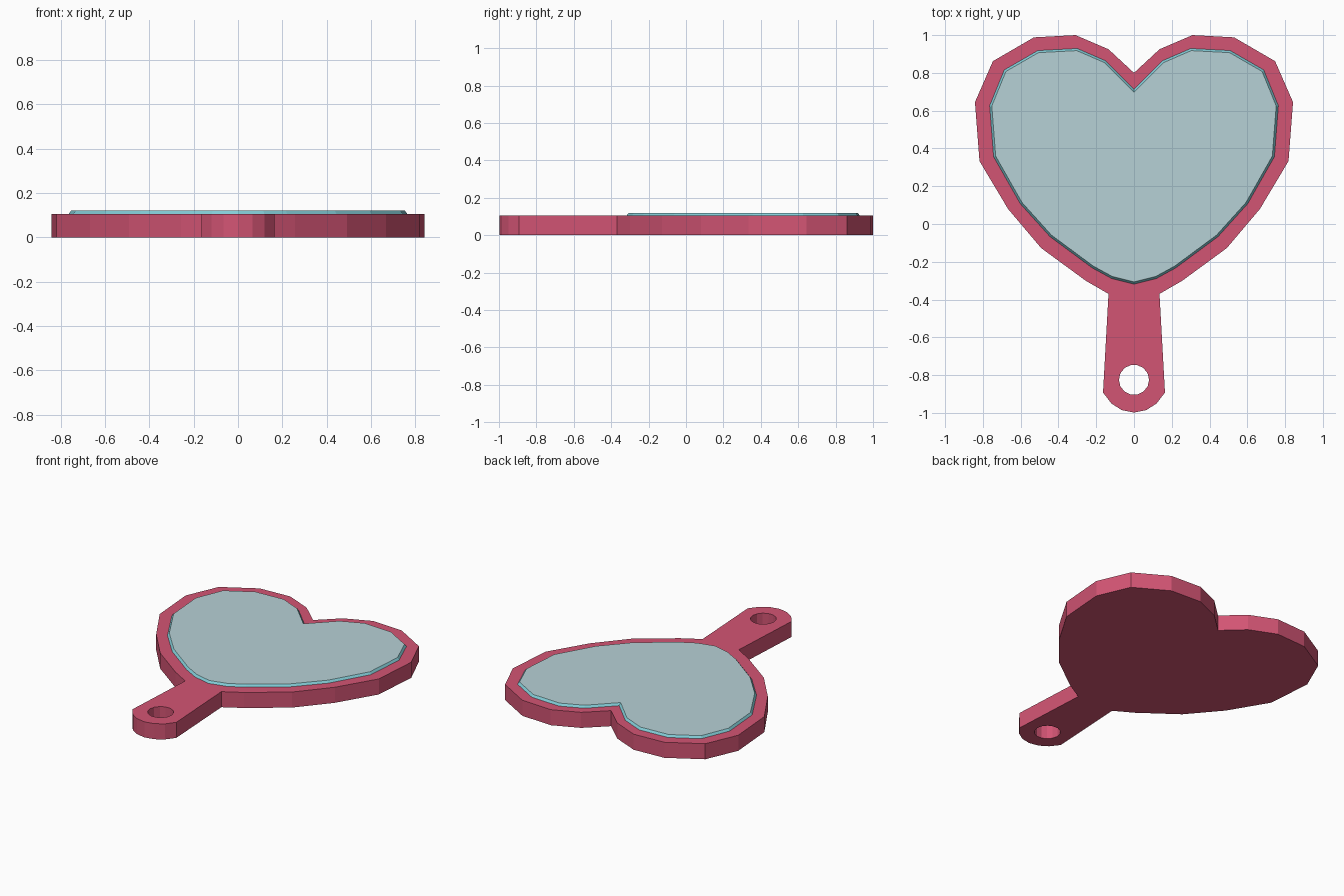
import bpy, bmesh, math

if "Cube" in bpy.data.objects:
    bpy.data.objects.remove(bpy.data.objects["Cube"])

def material(name, rgb):
    m = bpy.data.materials.new(name)
    m.diffuse_color = (*rgb, 1)
    m.use_nodes = True
    m.node_tree.nodes["Principled BSDF"].inputs["Base Color"].default_value = m.diffuse_color
    return m

pink = material("raspberry_pink", (0.65, 0.09, 0.175))
silver = material("mirror_grey_blue", (0.47, 0.64, 0.67))
teal = material("bevel_teal", (0.23, 0.61, 0.68))

def mirrored(half):
    """Close a right-half outline (first and last points on x = 0)."""
    return half + [(-x, y) for x, y in half[-2:0:-1]]

def plate(name, outline, z0, z1, mats, inset=0.0):
    """Flat plate from an outline; its top may be drawn in to make a bevel."""
    bm = bmesh.new()
    face = bm.faces.new([bm.verts.new((x, y, z0)) for x, y in outline])
    geo = bmesh.ops.extrude_face_region(bm, geom=[face])["geom"]
    top = [v for v in geo if isinstance(v, bmesh.types.BMVert)]
    n = len(outline)
    # shift each top vertex along the mitre of its two edges
    area = sum(outline[i - 1][0] * outline[i][1] - outline[i][0] * outline[i - 1][1] for i in range(n))
    s = 1 if area > 0 else -1
    moves = {}
    for i, (x, y) in enumerate(outline):
        px, py = outline[i - 1]
        qx, qy = outline[(i + 1) % n]
        a, b = math.hypot(x - px, y - py), math.hypot(qx - x, qy - y)
        n1 = (-(y - py) / a * s, (x - px) / a * s)
        n2 = (-(qy - y) / b * s, (qx - x) / b * s)
        k = inset / (1 + n1[0] * n2[0] + n1[1] * n2[1])
        moves[(round(x, 4), round(y, 4))] = ((n1[0] + n2[0]) * k, (n1[1] + n2[1]) * k)
    for v in top:
        dx, dy = moves[(round(v.co.x, 4), round(v.co.y, 4))]
        v.co = (v.co.x + dx, v.co.y + dy, z1)
    bmesh.ops.recalc_face_normals(bm, faces=bm.faces)
    for f in bm.faces:
        f.material_index = 1 if len(mats) > 1 and f.normal.z < 0.95 else 0
    me = bpy.data.meshes.new(name)
    bm.to_mesh(me)
    bm.free()
    for m in mats:
        me.materials.append(m)
    ob = bpy.data.objects.new(name, me)
    bpy.context.collection.objects.link(ob)
    return ob

# heart frame with handle in one piece
frame = plate("frame_and_handle", mirrored([
    (0, 0.80), (0.135, 0.925), (0.31, 1.0), (0.53, 0.988), (0.747, 0.862),
    (0.842, 0.645), (0.818, 0.333), (0.667, 0.08), (0.492, -0.127),
    (0.256, -0.30), (0.135, -0.37), (0.164, -0.892), (0.12, -0.95),
    (0.065, -0.985), (0, -0.998)]), 0, 0.105, [pink])

# hanging hole through the handle
r, n = 0.08, 14
hole = plate("hole_cutter", [(r * math.sin(2 * math.pi * (i + .5) / n), -0.825 + r * math.cos(2 * math.pi * (i + .5) / n))
                             for i in range(n)], -0.1, 0.3, [pink])
hole.hide_render = True
hole.hide_set(True)
cut = frame.modifiers.new("hanging_hole", "BOOLEAN")
cut.object = hole
cut.operation = "DIFFERENCE"
cut.solver = "EXACT"

# raised mirror glass with bevelled rim
plate("mirror_glass", mirrored([
    (0, 0.718), (0.15, 0.868), (0.30, 0.933), (0.51, 0.922), (0.69, 0.818),
    (0.768, 0.627), (0.747, 0.355), (0.605, 0.105), (0.447, -0.07),
    (0.224, -0.235), (0.12, -0.292), (0, -0.322)]), 0.10, 0.12, [silver, teal], inset=0.015)
